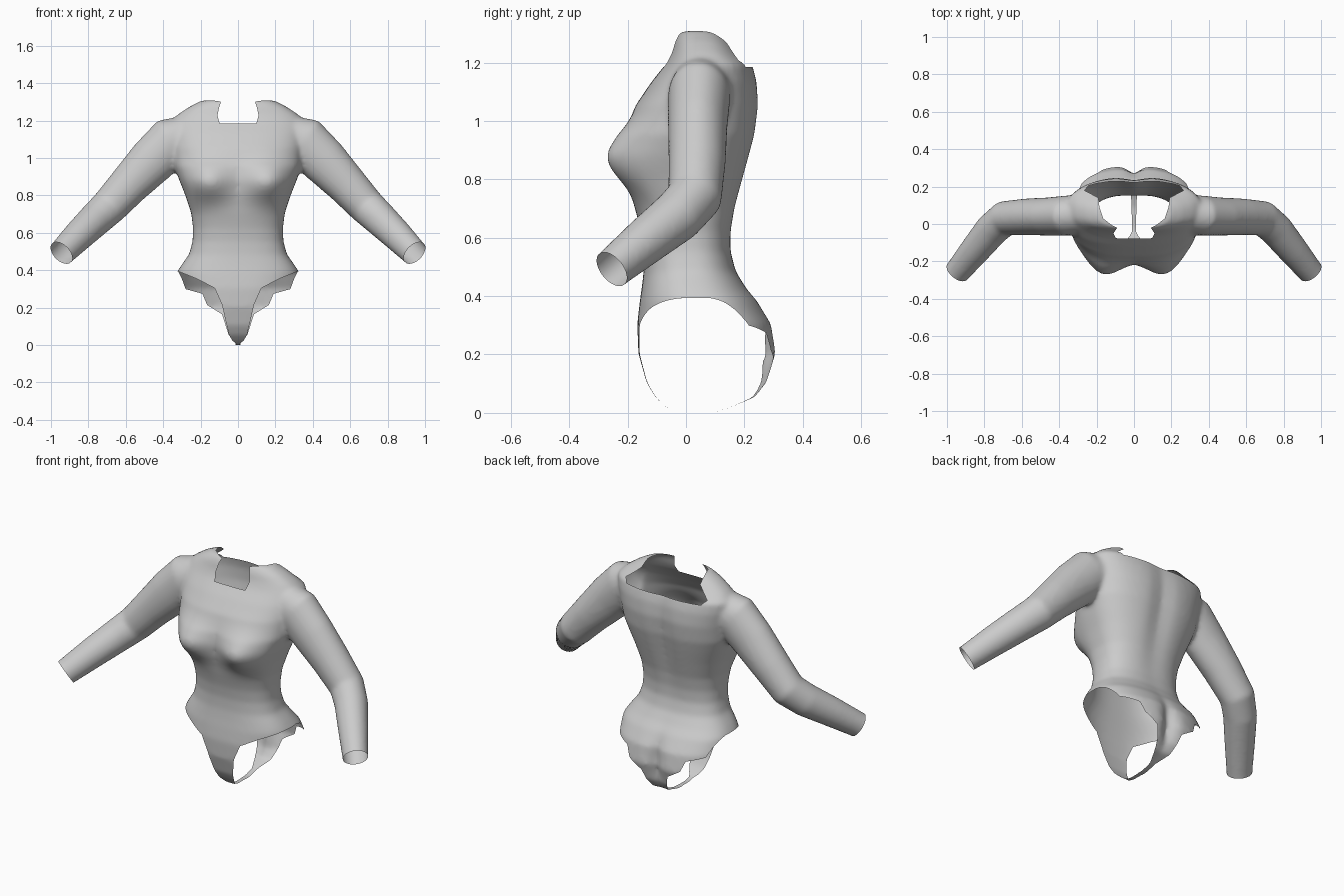
import bpy, bmesh, math
from mathutils import Vector

if "Cube" in bpy.data.objects:
    bpy.data.objects.remove(bpy.data.objects["Cube"])

cloth = bpy.data.materials.new("grey_cloth")
cloth.diffuse_color = (0.6, 0.6, 0.6, 1)
cloth.use_nodes = True
cloth.node_tree.nodes["Principled BSDF"].inputs["Base Color"].default_value = cloth.diffuse_color
trim = bpy.data.materials.new("opening_marker")
trim.diffuse_color = (0.6, 0.6, 0.6, 1)
trim.use_nodes = True
trim.node_tree.nodes["Principled BSDF"].inputs["Base Color"].default_value = trim.diffuse_color


def table(rows, t):
    """Linear lookup in rows sorted by their first value."""
    for a, b in zip(rows, rows[1:]):
        if t <= b[0]:
            k = max(0, (t - a[0]) / (b[0] - a[0]))
            return [p + (q - p) * k for p, q in zip(a[1:], b[1:])]
    return rows[-1][1:]


def loft(bm, rings):
    loops = [[bm.verts.new(p) for p in ring] for ring in rings]
    n = len(loops[0])
    for a, b in zip(loops, loops[1:]):
        for i in range(n):
            j = (i + 1) % n
            bm.faces.new((a[i], a[j], b[j], b[i]))
    bm.faces.new(loops[0])
    bm.faces.new(loops[-1])


def make_object(name, bm, mats):
    bmesh.ops.recalc_face_normals(bm, faces=bm.faces)
    me = bpy.data.meshes.new(name)
    bm.to_mesh(me)
    bm.free()
    for m in mats:
        me.materials.append(m)
    ob = bpy.data.objects.new(name, me)
    bpy.context.collection.objects.link(ob)
    return ob


def apply_modifiers(ob):
    dg = bpy.context.evaluated_depsgraph_get()
    me = bpy.data.meshes.new_from_object(ob.evaluated_get(dg))
    ob.modifiers.clear()
    ob.data = me


# Torso sections: height, half width, front y, back y
TORSO = [(-0.004, .12, -.02, .09), (.012, .2, -.065, .15), (.05, .26, -.105, .24),
         (.1, .29, -.135, .28), (.2, .325, -.163, .312), (.3, .335, -.167, .295),
         (.38, .33, -.158, .245), (.42, .305, -.152, .21), (.48, .262, -.145, .172),
         (.55, .243, -.145, .155), (.62, .24, -.155, .157), (.7, .25, -.175, .172),
         (.8, .283, -.195, .2), (.88, .315, -.205, .222), (.95, .34, -.205, .24),
         (1.05, .35, -.172, .252), (1.13, .36, -.118, .246), (1.19, .36, -.07, .23),
         (1.23, .32, -.05, .185), (1.27, .26, -.04, .155), (1.3, .2, -.025, .125),
         (1.305, .17, -.01, .11)]


def bump(v, centre, size):
    return math.exp(-((v - centre) / size) ** 2)


def torso_ring(z, n=72):
    w, yf, yb = table(TORSO, z)
    mid, half = (yf + yb) / 2, (yb - yf) / 2
    ring = []
    for i in range(n):
        a = math.tau * i / n
        c, s = math.cos(a), math.sin(a)
        x = w * math.copysign(abs(c) ** .8, c)
        y = mid + half * math.copysign(abs(s) ** .8, s)
        if s < 0:   # bust
            y -= .085 * bump(abs(x), .17, .12) * bump(z, .865, .1) * min(1, -s * 2)
        else:       # spine groove and seat cleft
            y -= .02 * bump(x, 0, .06) * bump(z, .95, .3)
            y -= .045 * bump(x, 0, .04) * bump(z, .2, .13)
        ring.append((x, y, z))
    return ring


body_bm = bmesh.new()
z0, z1 = TORSO[0][0], TORSO[-1][0]
levels = sorted({r[0] for r in TORSO} | {z0 + (z1 - z0) * i / 70 for i in range(71)})
loft(body_bm, [torso_ring(z) for z in levels])

# Sleeves: centre x, y, z, depth radius, height radius
SLEEVE = [(.2, .06, 1.14, .1, .1), (.36, .045, 1.08, .107, .135),
          (.46, .04, .98, .102, .127), (.58, .038, .855, .098, .11),
          (.69, .03, .735, .094, .098), (.76, -.03, .67, .09, .092),
          (.85, -.14, .583, .08, .083), (.94, -.25, .492, .068, .072),
          (1.02, -.34, .415, .068, .072)]
for side in (1, -1):
    rings = []
    for i, (x, y, z, ry, rv) in enumerate(SLEEVE):
        a = Vector(SLEEVE[max(i - 1, 0)][:3])
        b = Vector(SLEEVE[min(i + 1, len(SLEEVE) - 1)][:3])
        t = (b - a).normalized()
        u = (Vector((0, 1, 0)) - t * t.y).normalized()
        v = t.cross(u)
        ring = []
        for k in range(28):
            ang = math.tau * k / 28
            p = Vector((x, y, z)) + u * ry * math.cos(ang) + v * rv * math.sin(ang)
            ring.append((p.x * side, p.y, p.z))
        rings.append(ring)
    loft(body_bm, rings)

bodysuit = make_object("bodysuit", body_bm, [cloth])

# Blend torso and sleeves into one skin
remesh = bodysuit.modifiers.new("blend", 'REMESH')
remesh.mode = 'VOXEL'
remesh.voxel_size = .0125
smooth = bodysuit.modifiers.new("soften", 'SMOOTH')
smooth.factor = .5
smooth.iterations = 8
apply_modifiers(bodysuit)
bodysuit.data.materials.clear()
bodysuit.data.materials.append(cloth)
bodysuit.data.materials.append(trim)


def prism(name, outline, place, lo, hi):
    bm = bmesh.new()
    loft(bm, [[place(a, b, d) for a, b in outline] for d in (lo, hi)])
    ob = make_object(name, bm, [trim])
    ob.hide_render = True
    return ob


# Opening outlines
LEG_FRONT = [(.5, .392), (.32, .39), (.22, .35), (.125, .3), (.085, .21), (.065, .12),
             (.048, .05), (.03, .02), (.012, .004), (.012, -.1), (.5, -.1)]
LEG_BACK = [(.5, .392), (.32, .39), (.3, .35), (.28, .295), (.19, .27), (.165, .21),
            (.085, .16), (.05, .05), (.015, .015), (.01, -.1), (.5, -.1)]
NECK = [(.095, -.3), (.1, -.07), (.11, -.05), (.09, -.02), (.12, -.005), (.165, .03),
        (.185, .09), (.19, .14), (.265, .18), (.23, .22), (.2, .4)]
neck_loop = NECK + [(-x, y) for x, y in reversed(NECK)]
cutters = [prism("neck_cutter", neck_loop, lambda a, b, d: (a, b, d), 1.18, 1.5)]
for s in (1, -1):
    place = lambda a, b, d, s=s: (a * s, d, b)
    cutters.append(prism("leg_front_cutter", LEG_FRONT, place, -.6, .05))
    cutters.append(prism("leg_back_cutter", LEG_BACK, place, .0499, .6))
for c in cutters:
    cut = bodysuit.modifiers.new("opening", 'BOOLEAN')
    cut.operation = 'DIFFERENCE'
    cut.solver = 'EXACT'
    cut.material_mode = 'TRANSFER'
    cut.object = c
apply_modifiers(bodysuit)

# Drop the opening walls, leaving an open skin, then trim the cuffs
me = bodysuit.data
bm = bmesh.new()
bm.from_mesh(me)
marked = [i for i, m in enumerate(me.materials) if m and m.name.startswith("opening")]
bmesh.ops.delete(bm, geom=[f for f in bm.faces if f.material_index in marked], context='FACES')
for s in (1, -1):
    faces = [f for f in bm.faces if f.calc_center_median().x * s > .7]
    geom = set(faces) | {e for f in faces for e in f.edges} | {v for f in faces for v in f.verts}
    bmesh.ops.bisect_plane(bm, geom=list(geom), dist=1e-5, plane_co=(.945 * s, -.255, .49),
                           plane_no=(.55 * s, -.63, -.55), clear_outer=True)
low = min(v.co.z for v in bm.verts)
for v in bm.verts:
    v.co.z -= low
for f in bm.faces:
    f.smooth = True
    f.material_index = 0
bm.to_mesh(me)
bm.free()
me.materials.clear()
me.materials.append(cloth)
for c in cutters:
    bpy.data.objects.remove(c)
bpy.data.materials.remove(trim)
